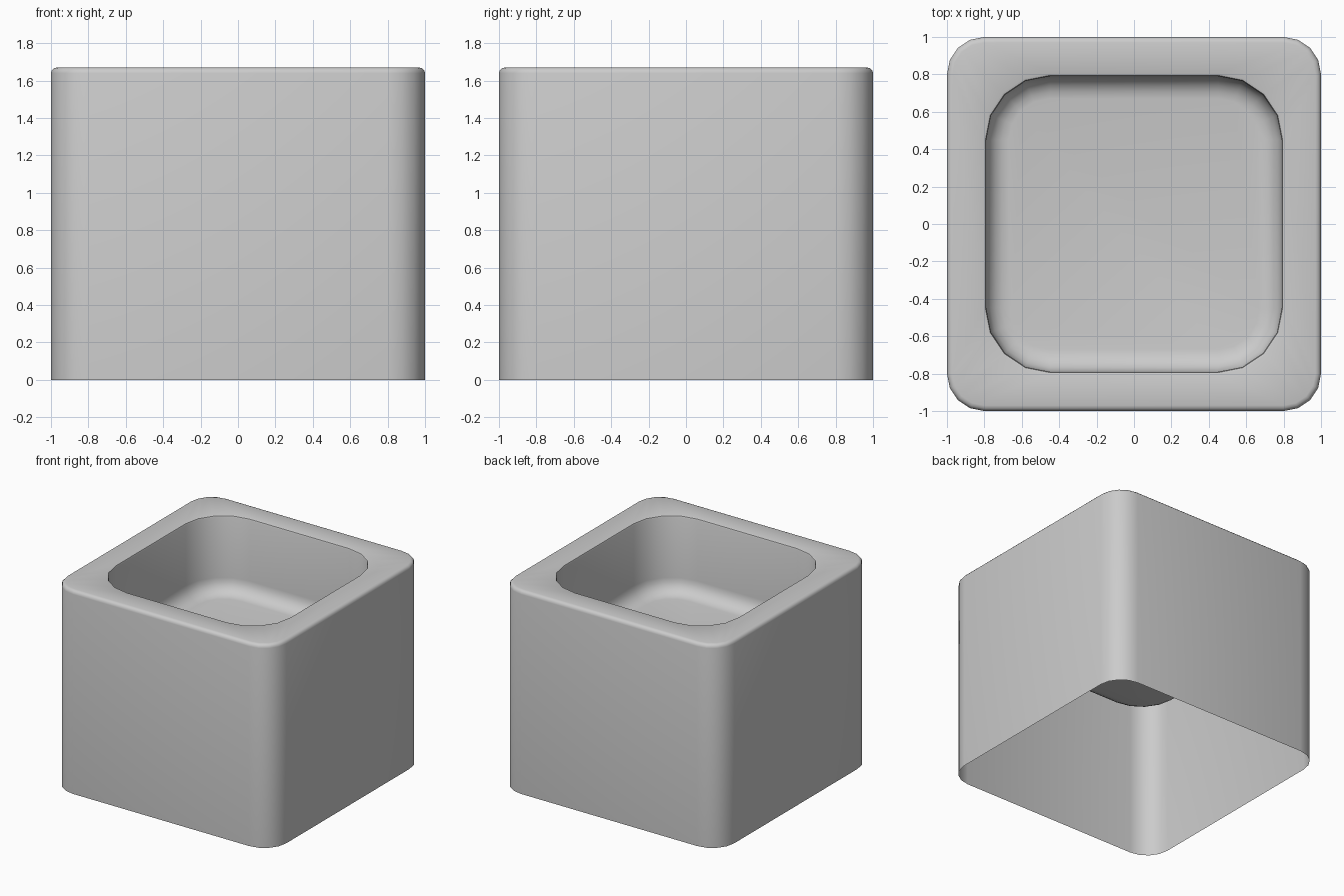
import bpy, bmesh
from math import sin, cos, pi

if "Cube" in bpy.data.objects:
    bpy.data.objects.remove(bpy.data.objects["Cube"])

SEG = 4  # segments per rounded corner


def ring(bm, half, radius, z):
    """Rounded square loop of vertices."""
    c = half - radius
    verts = []
    for k, (sx, sy) in enumerate([(1, 1), (-1, 1), (-1, -1), (1, -1)]):
        for i in range(SEG + 1):
            a = (k + i / SEG) * pi / 2
            verts.append(bm.verts.new((sx * c + radius * cos(a),
                                       sy * c + radius * sin(a), z)))
    return verts


H = 1.67                       # total height
OUT, OUT_R, BEV = 1.0, 0.2, 0.03    # outer wall and its top bevel
INN, INN_R, LIP = 0.79, 0.34, 0.015  # cavity and its lip bevel
FLOOR, FIL = 1.04, 0.12        # cavity floor height and fillet

# Profile as (half width, corner radius, z), from open base to cavity floor
profile = [(OUT, OUT_R, 0)]
for i in range(4):             # outer top bevel
    a = i / 3 * pi / 2
    d = BEV * (1 - cos(a))
    profile.append((OUT - d, OUT_R - d, H - BEV + BEV * sin(a)))
for i in range(3):             # inner lip
    a = i / 2 * pi / 2
    d = LIP * (1 - sin(a))
    profile.append((INN + d, INN_R + d, H - LIP + LIP * cos(a)))
for i in range(6):             # floor fillet
    a = i / 5 * pi / 2
    d = FIL * (1 - cos(a))
    profile.append((INN - d, INN_R - d, FLOOR + FIL - FIL * sin(a)))

# Single-skin planter, open underneath
bm = bmesh.new()
rings = [ring(bm, *p) for p in profile]
for lo, hi in zip(rings, rings[1:]):
    n = len(lo)
    for i in range(n):
        j = (i + 1) % n
        bm.faces.new((lo[i], lo[j], hi[j], hi[i]))
bm.faces.new(rings[-1])

mesh = bpy.data.meshes.new("square_planter")
bm.to_mesh(mesh)
bm.free()
planter = bpy.data.objects.new("square_planter", mesh)
bpy.context.collection.objects.link(planter)
bpy.context.view_layer.objects.active = planter
planter.select_set(True)
bpy.ops.object.shade_smooth_by_angle(angle=pi / 5)
